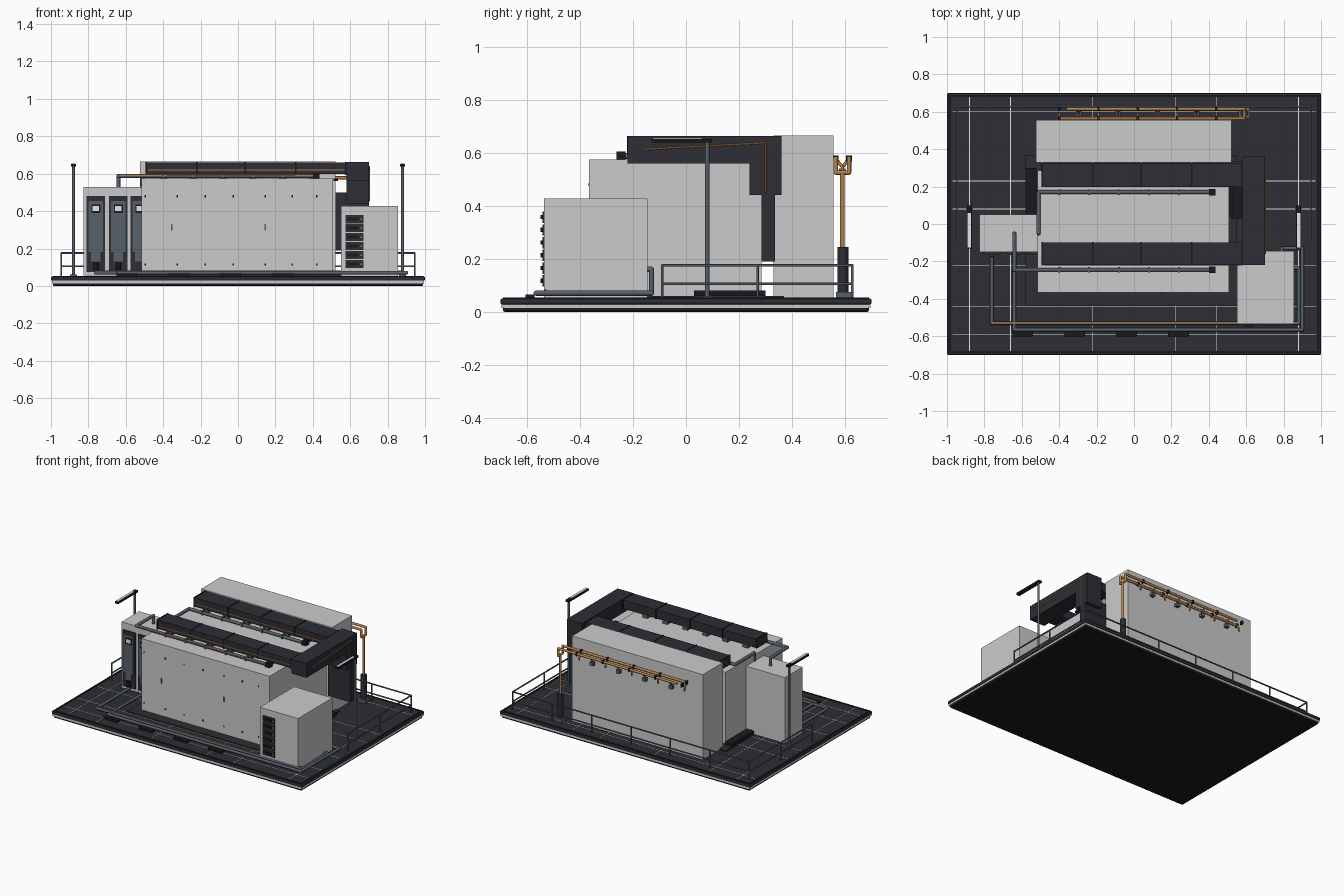
import bpy, bmesh, math
from mathutils import Vector, Matrix


def mat(name, c):
    m = bpy.data.materials.new(name)
    m.diffuse_color = (*c, 1)
    return m


LIGHT = mat("light_grey", (0.60, 0.60, 0.60))
DARK = mat("charcoal", (0.026, 0.026, 0.036))
BLACK = mat("black", (0.010, 0.010, 0.012))
STEEL = mat("steel_grey", (0.095, 0.12, 0.145))
COPPER = mat("copper", (0.48, 0.22, 0.06))
WHITE = mat("white", (0.80, 0.80, 0.78))


def finish(name, bm, material, smooth=False):
    me = bpy.data.meshes.new(name)
    bm.to_mesh(me)
    bm.free()
    me.materials.append(material)
    if smooth:
        for p in me.polygons:
            p.use_smooth = len(p.vertices) == 4
    ob = bpy.data.objects.new(name, me)
    bpy.context.collection.objects.link(ob)
    return ob


def boxes(name, material, items, bevel=0):
    """One object from a list of (x0, x1, y0, y1, z0, z1) boxes."""
    bm = bmesh.new()
    for x0, x1, y0, y1, z0, z1 in items:
        mx = Matrix.Translation(((x0 + x1) / 2, (y0 + y1) / 2, (z0 + z1) / 2))
        bmesh.ops.create_cube(bm, size=1, matrix=mx @ Matrix.Diagonal((x1 - x0, y1 - y0, z1 - z0, 1)))
    if bevel:
        bmesh.ops.bevel(bm, geom=bm.edges[:], offset=bevel, segments=2, profile=0.5, affect='EDGES')
    return finish(name, bm, material)


def pipes(name, material, paths, r, sides=10):
    """Round pipes along polylines, with ball elbows."""
    bm = bmesh.new()
    for path in paths:
        pts = [Vector(p) for p in path]
        for a, b in zip(pts, pts[1:]):
            d = b - a
            mx = Matrix.Translation((a + b) / 2) @ d.to_track_quat('Z', 'Y').to_matrix().to_4x4()
            bmesh.ops.create_cone(bm, cap_ends=True, segments=sides, radius1=r, radius2=r,
                                  depth=d.length, matrix=mx)
        for p in pts[1:-1]:
            bmesh.ops.create_uvsphere(bm, u_segments=sides, v_segments=6, radius=r,
                                      matrix=Matrix.Translation(p))
    return finish(name, bm, material, True)


# --- base slab with light trim and floor joints
boxes("base_lower", BLACK, [(-0.99, 0.99, -0.69, 0.69, 0, 0.022)], 0.006)
boxes("base_trim", LIGHT, [(-0.995, 0.995, -0.695, 0.695, 0.014, 0.03)])
boxes("base_deck", DARK, [(-1, 1, -0.7, 0.7, 0.027, 0.05)], 0.007)
boxes("base_rim", BLACK, [(s * 0.985 - 0.006, s * 0.985 + 0.006, -0.69, 0.69, 0.05, 0.053) for s in (-1, 1)]
      + [(-0.985, 0.985, s * 0.685 - 0.006, s * 0.685 + 0.006, 0.05, 0.053) for s in (-1, 1)])
boxes("floor_joints", WHITE,
      [(x - 0.002, x + 0.002, -0.68, 0.68, 0.05, 0.0515) for x in (-0.88, -0.66, -0.22, 0.22, 0.44, 0.88)]
      + [(-0.97, 0.97, y - 0.002, y + 0.002, 0.05, 0.0515) for y in (-0.59, -0.44, -0.22, 0.08, 0.23, 0.6)])
boxes("plinth", DARK, [(-0.58, 0.55, -0.435, 0.37, 0.05, 0.06)])
boxes("plinth_ramp", BLACK, [(s * 0.55 - 0.03, s * 0.55 + 0.03, 0.03, 0.3, 0.06, 0.08) for s in (-1, 1)])

# --- large cabinet blocks
boxes("main_rack_block", LIGHT, [(-0.515, 0.508, -0.365, 0.285, 0.06, 0.575)])
boxes("rear_rack_block", LIGHT, [(-0.525, 0.52, 0.33, 0.557, 0.05, 0.665)])
boxes("cooling_cabinet", LIGHT, [(-0.825, -0.51, -0.15, 0.05, 0.055, 0.53)])
boxes("power_cabinet", LIGHT, [(0.55, 0.855, -0.535, -0.145, 0.05, 0.428)])

# --- handles and fixings on the main block front
boxes("rack_handles", STEEL, [(x - 0.004, x + 0.004, -0.371, -0.364, 0.295, 0.33) for x in (-0.355, 0.145)])
boxes("rack_fixings", BLACK, [(x - 0.004, x + 0.004, -0.368, -0.364, z - 0.006, z + 0.006)
                              for x in (-0.495, -0.325, -0.175, -0.025, 0.145, 0.29, 0.42) for z in (0.115, 0.48)])

# --- cooling cabinet doors
DOORS = (-0.76, -0.64, -0.525)
boxes("cooling_doors", DARK, [(x - 0.05, min(x + 0.05, -0.51), -0.158, -0.149, 0.075, 0.48) for x in DOORS])
boxes("cooling_door_panels", STEEL, [(x - 0.038, min(x + 0.038, -0.51), -0.164, -0.157, 0.18, 0.455) for x in DOORS])
boxes("cooling_door_lower", STEEL, [(x - 0.025, min(x + 0.025, -0.51), -0.163, -0.157, 0.13, 0.18) for x in DOORS])
boxes("cooling_screen_frames", BLACK, [(x - 0.024, min(x + 0.024, -0.51), -0.167, -0.163, 0.39, 0.435) for x in DOORS])
boxes("cooling_screens", WHITE, [(x - 0.018, min(x + 0.018, -0.51), -0.169, -0.166, 0.4, 0.427) for x in DOORS])
pipes("cooling_valves", BLACK, [[(x, -0.165, 0.085), (x, -0.165, 0.125)] for x in DOORS[:2]], 0.014)

# --- power cabinet drawers
rows = [0.095 + 0.048 * i for i in range(6)]
boxes("power_drawers", DARK, [(0.575, 0.67, -0.541, -0.534, z, z + 0.043) for z in rows])
boxes("drawer_handles", BLACK, [(0.585, 0.645, -0.548, -0.54, z + 0.014, z + 0.03) for z in rows])
boxes("drawer_lights", COPPER, [(0.655, 0.662, -0.543, -0.54, z + 0.018, z + 0.026) for z in rows])

# --- overhead duct loop
boxes("duct_runs", DARK, [(-0.495, 0.58, -0.22, -0.1, 0.597, 0.66), (-0.495, 0.58, 0.2, 0.325, 0.597, 0.66)])
boxes("duct_cross", DARK, [(0.58, 0.7, -0.22, 0.36, 0.56, 0.663)])
boxes("duct_drop", DARK, [(0.58, 0.7, 0.24, 0.36, 0.44, 0.56), (0.52, 0.7, 0.285, 0.335, 0.19, 0.5)])
boxes("duct_seams", BLACK, [(x - 0.004, x + 0.004, y0 - 0.003, y1 + 0.003, 0.594, 0.663)
                            for x in (-0.49, -0.22, 0.04, 0.31, 0.575) for y0, y1 in ((-0.22, -0.1), (0.2, 0.325))])
boxes("duct_side_rail", BLACK, [(0.51, 0.535, 0.04, 0.3, 0.56, 0.575)])
boxes("duct_hangers", STEEL, [(x - 0.02, x + 0.02, y - 0.018, y + 0.018, 0.574, 0.6)
                              for x in (-0.4, -0.24, -0.08, 0.08, 0.24, 0.4) for y in (-0.2, -0.12, 0.22, 0.3)])
boxes("duct_strips", COPPER, [(-0.48, 0.57, y - 0.002, y + 0.002, 0.617, 0.622) for y in (-0.221, 0.199)])
pipes("duct_cable", COPPER, [[(0.702, -0.16, 0.612), (0.702, 0.3, 0.637), (0.702, 0.3, 0.45)]], 0.003, 6)

# --- coolant pipes over the main block
pipes("roof_pipes", STEEL, [
    [(-0.64, -0.05, 0.52), (-0.64, -0.05, 0.587), (-0.64, -0.245, 0.587), (0.42, -0.245, 0.587)],
    [(-0.51, -0.05, 0.52), (-0.51, -0.05, 0.587), (-0.51, 0.17, 0.587), (0.42, 0.17, 0.587)]], 0.011)
boxes("roof_pipe_valves", BLACK, [(0.4, 0.435, y - 0.017, y + 0.017, 0.574, 0.605) for y in (-0.245, 0.17)])
pipes("roof_pipe_trim", COPPER, [[(-0.63, -0.254, 0.59), (0.4, -0.254, 0.59)]], 0.004, 6)
boxes("roof_pipe_collars", STEEL, [(x - 0.006, x + 0.006, y - 0.014, y + 0.014, 0.574, 0.601)
                                   for x in (-0.4, -0.24, -0.08, 0.08, 0.24) for y in (-0.245, 0.17)])

# --- floor pipes to the power cabinet
pipes("floor_pipes", STEEL, [
    [(-0.76, -0.15, 0.07), (-0.76, -0.53, 0.07), (0.88, -0.53, 0.07), (0.88, -0.235, 0.07)],
    [(-0.64, -0.15, 0.07), (-0.64, -0.565, 0.07), (0.9, -0.565, 0.07), (0.9, -0.13, 0.07),
     (0.79, -0.13, 0.07), (0.79, -0.13, 0.16), (0.79, -0.15, 0.16)],
    [(0.88, -0.235, 0.07), (0.85, -0.235, 0.07)]], 0.01)
boxes("floor_pipe_strip", COPPER, [(-0.76, 0.88, -0.534, -0.526, 0.077, 0.083)])
boxes("floor_pipe_blocks", BLACK, [(x - 0.055, x + 0.055, -0.605, -0.572, 0.05, 0.066)
                                   for x in (-0.595, -0.317, -0.04, 0.238)])

# --- rear copper manifold and pump
TAPS = [-0.4 + 0.105 * i for i in range(9)]
pipes("manifold_pipes", COPPER, [
    [(0.59, 0.59, 0.24), (0.59, 0.59, 0.525)],
    [(0.59, 0.59, 0.525), (0.59, 0.565, 0.525), (0.59, 0.565, 0.578), (-0.4, 0.565, 0.578)],
    [(0.59, 0.59, 0.525), (0.59, 0.615, 0.525), (0.59, 0.615, 0.578), (-0.36, 0.615, 0.578)]], 0.0085)
pipes("manifold_taps", COPPER, [[(x, 0.565 + 0.05 * (i % 2), 0.578), (x, 0.59, 0.545), (x, 0.59, 0.525)]
                                for i, x in enumerate(TAPS)], 0.006, 8)
boxes("manifold_clamps", BLACK, [(x - 0.006, x + 0.006, y - 0.011, y + 0.011, 0.566, 0.59)
                                 for x in TAPS[::2] for y in (0.565, 0.615)])
boxes("manifold_valves", STEEL, [(x - 0.014, x + 0.014, 0.578, 0.602, 0.515, 0.54) for x in TAPS[1::2]])
pipes("pump_body", DARK, [[(0.59, 0.592, 0.05), (0.59, 0.592, 0.245)]], 0.021, 12)
boxes("pump_foot", STEEL, [(0.56, 0.62, 0.565, 0.622, 0.05, 0.075)])

# --- lamp posts
for s, side in ((-1, "left"), (1, "right")):
    x = s * 0.88
    pipes(side + "_lamp_post", STEEL, [[(x, 0.08, 0.05), (x, 0.08, 0.645)]], 0.008)
    boxes(side + "_lamp_foot", STEEL, [(x - 0.018, x + 0.018, 0.062, 0.098, 0.05, 0.06)])
    boxes(side + "_lamp_head", BLACK, [(x - 0.013, x + 0.013, -0.13, 0.098, 0.638, 0.652)])
    boxes(side + "_lamp_panel", WHITE, [(x - 0.009, x + 0.009, -0.125, 0.06, 0.651, 0.655)])
    # side railings
    pipes(side + "_railing", STEEL,
          [[(s * 0.945, -0.09, z), (s * 0.945, 0.627, z)] for z in (0.105, 0.175)]
          + [[(s * 0.945, y, 0.05), (s * 0.945, y, 0.178)] for y in (-0.09, 0.27, 0.627)], 0.005, 8)
pipes("rear_railing", STEEL,
      [[(-0.945, 0.627, z), (0.945, 0.627, z)] for z in (0.105, 0.175)]
      + [[(x, 0.627, 0.05), (x, 0.627, 0.178)] for x in (-0.63, -0.315, 0, 0.315, 0.63)], 0.005, 8)
